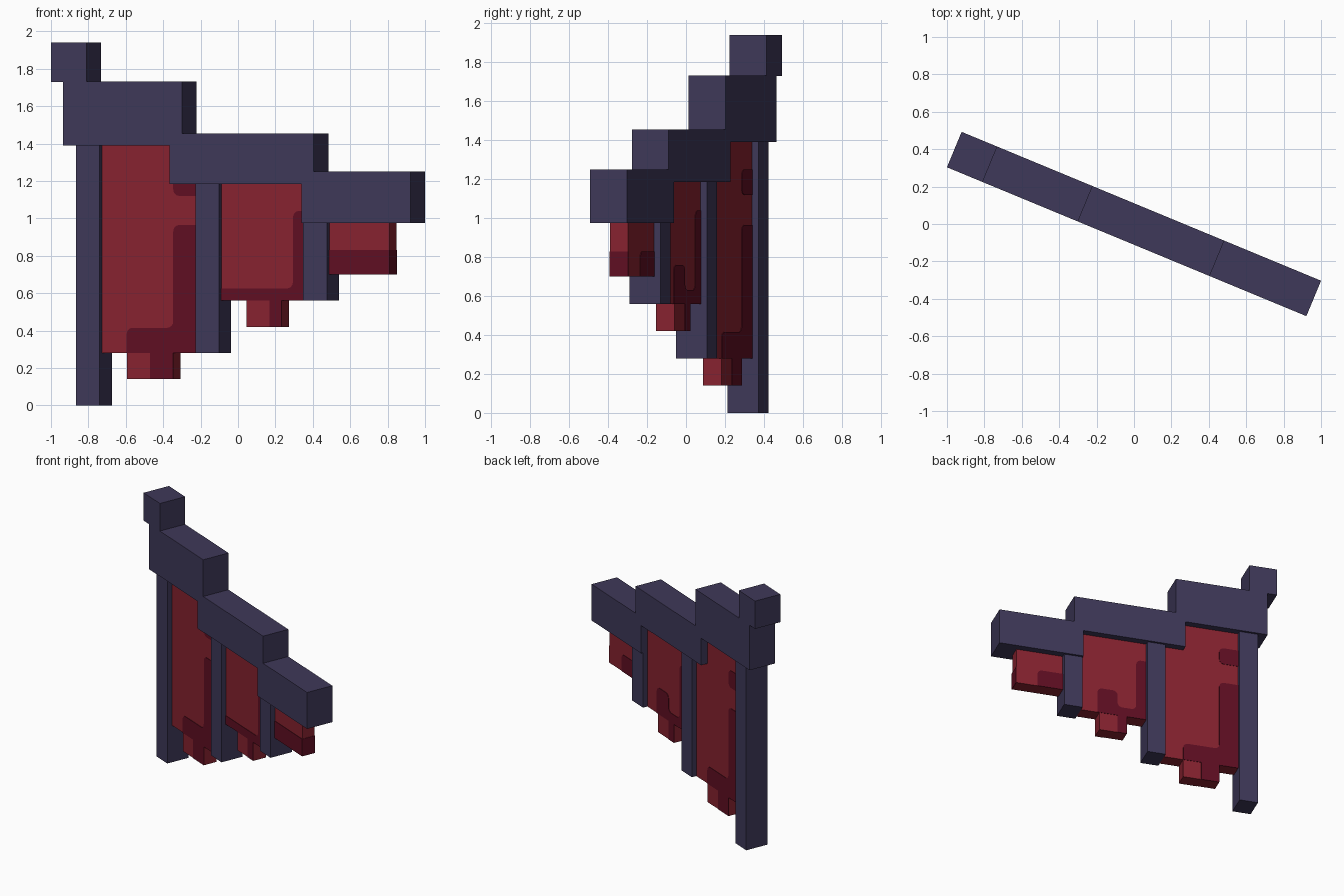
import bpy, bmesh, math
from mathutils import Matrix, Vector

if "Cube" in bpy.data.objects:
    bpy.data.objects.remove(bpy.data.objects["Cube"])

TURN = Matrix.Rotation(math.radians(-22.5), 4, 'Z')   # whole wing is swept back


def material(name, rgb):
    m = bpy.data.materials.new(name)
    m.diffuse_color = (*rgb, 1)
    m.use_nodes = True
    m.node_tree.nodes["Principled BSDF"].inputs["Base Color"].default_value = m.diffuse_color
    return m


BONE = material("slate_purple", (0.049, 0.040, 0.100))
RED = material("crimson", (0.245, 0.0165, 0.029))
DARK = material("deep_maroon", (0.116, 0.0045, 0.0165))


def finish(name, bm, mat):
    bmesh.ops.recalc_face_normals(bm, faces=bm.faces)
    me = bpy.data.meshes.new(name)
    bm.to_mesh(me)
    bm.free()
    me.materials.append(mat)
    ob = bpy.data.objects.new(name, me)
    ob.matrix_world = TURN
    bpy.context.collection.objects.link(ob)


def box(name, mat, u0, u1, z0, z1, half):
    """Block spanning u0..u1 along the wing, z0..z1 high, 2*half thick."""
    bm = bmesh.new()
    bmesh.ops.create_cube(bm, size=1)
    for v in bm.verts:
        v.co = Vector((u0 + (v.co.x + .5) * (u1 - u0), v.co.y * 2 * half,
                       z0 + (v.co.z + .5) * (z1 - z0)))
    finish(name, bm, mat)


def patch(name, outline, side, rounded=()):
    """Thin dark plate on the front (side -1) or back (side 1) of a membrane."""
    bm = bmesh.new()
    verts = [bm.verts.new((u, side * 0.049, z)) for u, z in outline]
    bm.faces.new(verts)
    if rounded:
        bmesh.ops.bevel(bm, geom=[verts[i] for i in rounded], offset=0.035,
                        segments=4, profile=0.5, affect='VERTICES')
    ext = bmesh.ops.extrude_face_region(bm, geom=bm.faces[:])
    bmesh.ops.translate(bm, vec=(0, side * 0.004, 0),
                        verts=[g for g in ext["geom"] if isinstance(g, bmesh.types.BMVert)])
    finish(name, bm, DARK)


def rect(u0, u1, z0, z1):
    return [(u0, z0), (u1, z0), (u1, z1), (u0, z1)]


def mirrored(outline, centre):
    return [(2 * centre - u, z) for u, z in outline]


# Stepped upper arm
for name, u0, u1, z0, z1 in [("wing_tip_knob", -1.04, -.834, 1.73, 1.94),
                             ("arm_outer", -.97, -.282, 1.39, 1.732),
                             ("arm_middle", -.353, .48, 1.185, 1.455),
                             ("arm_inner", .41, 1.04, .975, 1.25)]:
    box(name, BONE, u0, u1, z0, z1, .1025)

# Hanging finger bones
for name, u0, u1, z0, z1 in [("finger_outer", -.902, -.765, 0, 1.45),
                             ("finger_middle", -.21, -.075, .28, 1.22),
                             ("finger_inner", .413, .55, .56, 1.02)]:
    box(name, BONE, u0, u1, z0, z1, .086)

# Membranes and the tabs below them
for name, u0, u1, z0, z1 in [("membrane_outer", -.766, -.209, .28, 1.41),
                             ("membrane_middle", -.076, .414, .56, 1.21),
                             ("membrane_inner", .549, .897, .70, 1.0),
                             ("tab_outer", -.623, -.353, .14, .281),
                             ("tab_middle", .07, .275, .42, .561)]:
    box(name, RED, u0, u1, z0, z1, .05)

# Dark patches on the outer membrane, mirrored on the back
corner = [(-.623, .28), (-.21, .28), (-.21, .965), (-.353, .965), (-.353, .415), (-.623, .415)]
upper = rect(-.353, -.21, 1.12, 1.25)
tab = rect(-.488, -.353, .14, .28)
for side, label in ((-1, "front"), (1, "back")):
    def place(o):
        return o if side < 0 else mirrored(o, -.488)
    patch("outer_corner_patch_" + label, place(corner), side, (3, 4, 5))
    patch("outer_upper_patch_" + label, place(upper), side, (0, 3))
    patch("outer_tab_patch_" + label, place(tab), side)

# Dark patches on the middle membrane
patch("middle_edge_patch_front",
      [(-.075, .56), (.413, .56), (.413, 1.04), (.34, 1.04), (.34, .625), (-.075, .625)],
      -1, (3, 4))
patch("middle_edge_patch_back",
      [(-.075, .56), (.29, .56), (.29, .76), (.14, .76), (.14, .63),
       (0, .63), (0, 1.04), (-.075, 1.04)], 1, (2, 3, 4, 5, 6))
patch("middle_tab_patch_front", rect(.205, .275, .42, .56), -1)
patch("middle_tab_patch_back", rect(.07, .14, .42, .56), 1)

# Dark lower band on the inner membrane
patch("inner_band_front", rect(.55, .9, .70, .83), -1)
patch("inner_band_back", rect(.55, .74, .70, .83), 1, (2,))
box("inner_band_side", DARK, .895, .9, .70, .83, .05)
